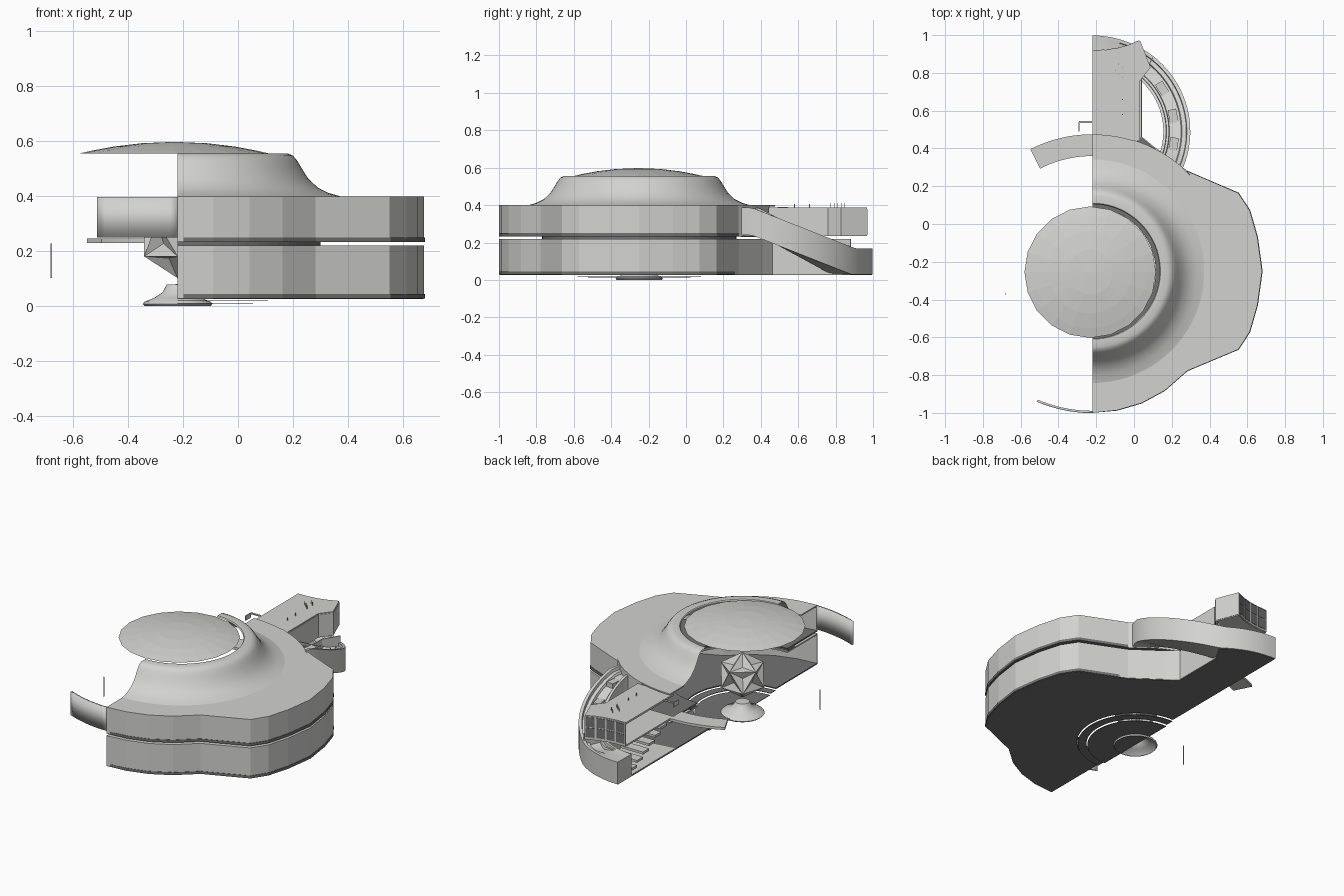
import bpy, bmesh, math
from mathutils import Vector, Matrix

if "Cube" in bpy.data.objects:
    bpy.data.objects.remove(bpy.data.objects["Cube"])

CX, CY = -0.22, -0.25          # centre of the round hall
RY = 0.49                      # y centre of the curved ramp (x is CX)


def mat(name, r, g, b):
    m = bpy.data.materials.new(name)
    m.diffuse_color = (r, g, b, 1)
    m.use_nodes = True
    m.node_tree.nodes["Principled BSDF"].inputs["Base Color"].default_value = m.diffuse_color
    return m


GREY = mat("light_grey", 0.645, 0.645, 0.635)
DARK = mat("dark_grey", 0.17, 0.17, 0.17)


def obj(name, bm, m=GREY, smooth=None):
    bmesh.ops.recalc_face_normals(bm, faces=bm.faces)
    me = bpy.data.meshes.new(name)
    bm.to_mesh(me)
    bm.free()
    me.materials.append(m)
    o = bpy.data.objects.new(name, me)
    bpy.context.collection.objects.link(o)
    if smooth:
        bpy.ops.object.select_all(action='DESELECT')
        o.select_set(True)
        bpy.context.view_layer.objects.active = o
        bpy.ops.object.shade_smooth_by_angle(angle=math.radians(smooth))
    return o


def arc(r, a0, a1, n, cy=CY):
    out = []
    for i in range(n + 1):
        a = math.radians(a0 + (a1 - a0) * i / n)
        out.append((CX + r * math.cos(a), cy + r * math.sin(a)))
    return out


def prism(name, pts, z0, z1, m=GREY):
    bm = bmesh.new()
    f = bm.faces.new([bm.verts.new((x, y, z0)) for x, y in pts])
    r = bmesh.ops.extrude_face_region(bm, geom=[f])
    vs = [v for v in r['geom'] if isinstance(v, bmesh.types.BMVert)]
    bmesh.ops.translate(bm, verts=vs, vec=(0, 0, z1 - z0))
    return obj(name, bm, m)


def wall(name, pts, z0, z1, m=GREY, t=0.006, smooth=None):
    bm = bmesh.new()
    lo = [bm.verts.new((x, y, z0)) for x, y in pts]
    hi = [bm.verts.new((x, y, z1)) for x, y in pts]
    for i in range(len(pts) - 1):
        bm.faces.new((lo[i], lo[i + 1], hi[i + 1], hi[i]))
    o = obj(name, bm, m, smooth)
    s = o.modifiers.new("thickness", 'SOLIDIFY')
    s.thickness, s.offset = t, 0
    return o


def lathe(name, prof, a0, a1, n, m=GREY, smooth=None):
    bm = bmesh.new()
    rows = []
    for r, z in prof:
        rows.append([bm.verts.new((x, y, z)) for x, y in arc(r, a0, a1, n)])
    for p, q in zip(rows, rows[1:]):
        for i in range(n):
            bm.faces.new((p[i], p[i + 1], q[i + 1], q[i]))
    bmesh.ops.remove_doubles(bm, verts=bm.verts, dist=1e-5)
    return obj(name, bm, m, smooth)


def box(name, c, s, rot=0, m=GREY):
    hx, hy = s[0] / 2, s[1] / 2
    ca, sa = math.cos(rot), math.sin(rot)
    pts = [(c[0] + x * ca - y * sa, c[1] + x * sa + y * ca)
           for x, y in ((-hx, -hy), (hx, -hy), (hx, hy), (-hx, hy))]
    return prism(name, pts, c[2] - s[2] / 2, c[2] + s[2] / 2, m)


# outline of the half hall, from the front cut edge round to the wing
half = [(0.675, -0.25), (0.65, -0.43), (0.61, -0.57), (0.55, -0.662), (0.28, -0.775),
        (0.16, -0.88), (0.04, -0.945), (-0.09, -0.983), (-0.22, -0.997)]
hub = half[::-1] + [(x, 2 * CY - y) for x, y in half[1:4]] + [(0.28, 0.28)]
back_arc = arc(0.725, 44, 90, 8)
inner = [(0.1, 0.41), (0.04, 0.46), (0.04, 0.78), (0.1, 0.88)]
wing = arc(0.505, 50, 90, 8, RY)


def with_hole(outline, r):
    return outline + arc(r, 90, -90, 32)


# lower storey: dark floor with a stepped sunken middle, walls, ceiling
prism("ground_floor", with_hole(hub + inner + wing, 0.335), 0.026, 0.033, DARK)
prism("sunken_ring", arc(0.33, -90, 90, 40) + arc(0.28, 90, -90, 40), 0.018, 0.021, DARK)
prism("sunken_disc", arc(0.275, -90, 90, 40), 0.009, 0.012, DARK)
prism("wing_paving", [(-0.22, 0.42), (0.04, 0.46)] + inner[2:] + wing, 0.033, 0.036)
wall("lower_wall", hub + inner, 0.03, 0.22)
prism("lower_ceiling", with_hole(hub + back_arc, 0.45), 0.212, 0.22)
prism("storey_joint", with_hole(arc(0.52, -90, 90, 32), 0.46), 0.218, 0.237, DARK)

# upper storey
wall("upper_wall", hub + back_arc[:-3], 0.235, 0.4)
prism("upper_floor", with_hole(hub + back_arc, 0.45), 0.233, 0.24, DARK)
prism("roof", with_hole(hub + back_arc, 0.585), 0.392, 0.4)

# dark trim along the foot of both storeys
trim = [(CX + (x - CX) * 1.004, CY + (y - CY) * 1.004) for x, y in hub]
trim[0], trim[-1] = (CX, -0.997), (0.28, 0.28)
for nm, z in (("lower_trim", 0.028), ("upper_trim", 0.233)):
    wall(nm, trim, z, z + 0.017, DARK, 0.005)

# flared half dome and full cap
lathe("flared_dome", [(0.592, 0.4), (0.55, 0.412), (0.51, 0.432), (0.475, 0.465), (0.45, 0.505),
                      (0.435, 0.53), (0.42, 0.548), (0.4, 0.556), (0.36, 0.555), (0.355, 0.548)],
      -90, 90, 40, smooth=50)
R = 0.348
H = 0.043
S = (R * R + H * H) / (2 * H)
cap = [(r, 0.598 - S + math.sqrt(S * S - r * r)) for r in (R, 0.3, 0.22, 0.12, 0.0)]
o = lathe("dome_cap", cap, 0, 360, 20)
o.location = (-0.012, -0.005, 0)

# hanging crystal (dimpled facets) and hollow round pedestal
bm = bmesh.new()
bmesh.ops.create_icosphere(bm, subdivisions=1, radius=0.143,
                           matrix=Matrix.Rotation(math.radians(18), 4, 'Z'))
bmesh.ops.poke(bm, faces=bm.faces, offset=-0.025)
bmesh.ops.translate(bm, verts=bm.verts, vec=(CX, CY, 0.245))
obj("hanging_crystal", bm)
lathe("pedestal", [(0.12, 0), (0.127, 0.008), (0.12, 0.016), (0.085, 0.03), (0.055, 0.05),
                   (0.04, 0.078), (0, 0.08)], 0, 360, 28, smooth=40)

# loose wall panel, sloping-edged balcony and thin pole on the open side
wall("front_panel", arc(0.745, -90, -113, 10), 0.25, 0.397, t=0.012, smooth=30)
prism("balcony", arc(0.725, 90, 117, 10) + arc(0.61, 117, 90, 10), 0.23, 0.246)
box("pole", (-0.68, -0.37, 0.165), (0.004, 0.004, 0.126))


# curved ramp: trough section swept down from roof level to the ground
def ramp_top(y):
    return min(0.388, max(0.168, 0.388 - 0.4 * (y - 0.35)))


bm = bmesh.new()
rows = []
N = 28
for i in range(N + 1):
    a = math.radians(-27 + 117 * i / N)
    t = ramp_top(RY + 0.5 * math.sin(a))
    b = max(0.028, t - 0.147)
    d = max(0.02, min(1, (75 - math.degrees(a)) / 15))      # trough fades out at the low end
    sec = [(0.508, b), (0.508, t), (0.49, t), (0.487, t - 0.02 * d), (0.465, t - 0.02 * d),
           (0.46, t - 0.035 * d), (0.4, t - 0.035 * d), (0.397, t - 0.02 * d),
           (0.385, t - 0.02 * d), (0.383, t), (0.368, t), (0.368, b)]
    rows.append([bm.verts.new((CX + r * 1.02 * math.cos(a), RY + r * math.sin(a), z)) for r, z in sec])
for p, q in zip(rows, rows[1:]):
    for j in range(len(p)):
        k = (j + 1) % len(p)
        bm.faces.new((p[j], p[k], q[k], q[j]))
bm.faces.new(rows[0])
bm.faces.new(rows[-1])
obj("curved_ramp", bm, smooth=25)

# raised panels on the ramp deck
for i, deg in enumerate((-9, 11, 32)):
    a = math.radians(deg)
    y = RY + 0.43 * math.sin(a)
    z = ramp_top(RY + 0.5 * math.sin(a))
    box("ramp_panel_%d" % i, (CX + 0.435 * math.cos(a), y, z - 0.03), (0.045, 0.07, 0.03), a)

# bridge with a bowed, glazed end
end = [(0.03, 0.968), (-0.03, 0.943), (-0.09, 0.926), (-0.15, 0.918), (-0.22, 0.915)]
side = [(0.03, 0.44), (0.03, 0.76), (0.085, 0.83)]
plan = [(-0.22, 0.44)] + side + end
prism("bridge_roof", plan, 0.375, 0.387)
prism("bridge_floor", plan, 0.235, 0.245)
wall("bridge_side", side + end[:1], 0.24, 0.38)
wall("bridge_end", end, 0.24, 0.38)
for i, (p, q) in enumerate(zip(end, end[1:])):
    for j, z in enumerate((0.252, 0.318)):
        a, b = Vector(p), Vector(q)
        u, v = a.lerp(b, 0.08), a.lerp(b, 0.92)
        off = Vector((0, 0.004))
        wall("end_window_%d_%d" % (i, j), [tuple(u + off), tuple(v + off)], z, z + 0.06, DARK, 0.003)

# open treads below the bridge, going down toward the back
for i in range(6):
    box("step_%d" % i, (-0.13, 0.52 + 0.06 * i, 0.21 - 0.03 * i), (0.16, 0.06, 0.015))

# handrail and small posts on the bridge
box("handrail_side", (-0.29, 0.515, 0.375), (0.005, 0.05, 0.03))
box("handrail_back", (-0.255, 0.54, 0.388), (0.07, 0.012, 0.006))
for i in range(5):
    box("post_%d" % i, (-0.06 - 0.02 * (i % 3), 0.775 + 0.018 * i, 0.398), (0.003, 0.003, 0.024))
for i, y in enumerate((0.58, 0.66)):
    box("bridge_post_%d" % i, (-0.06, y, 0.396), (0.005, 0.005, 0.02))
